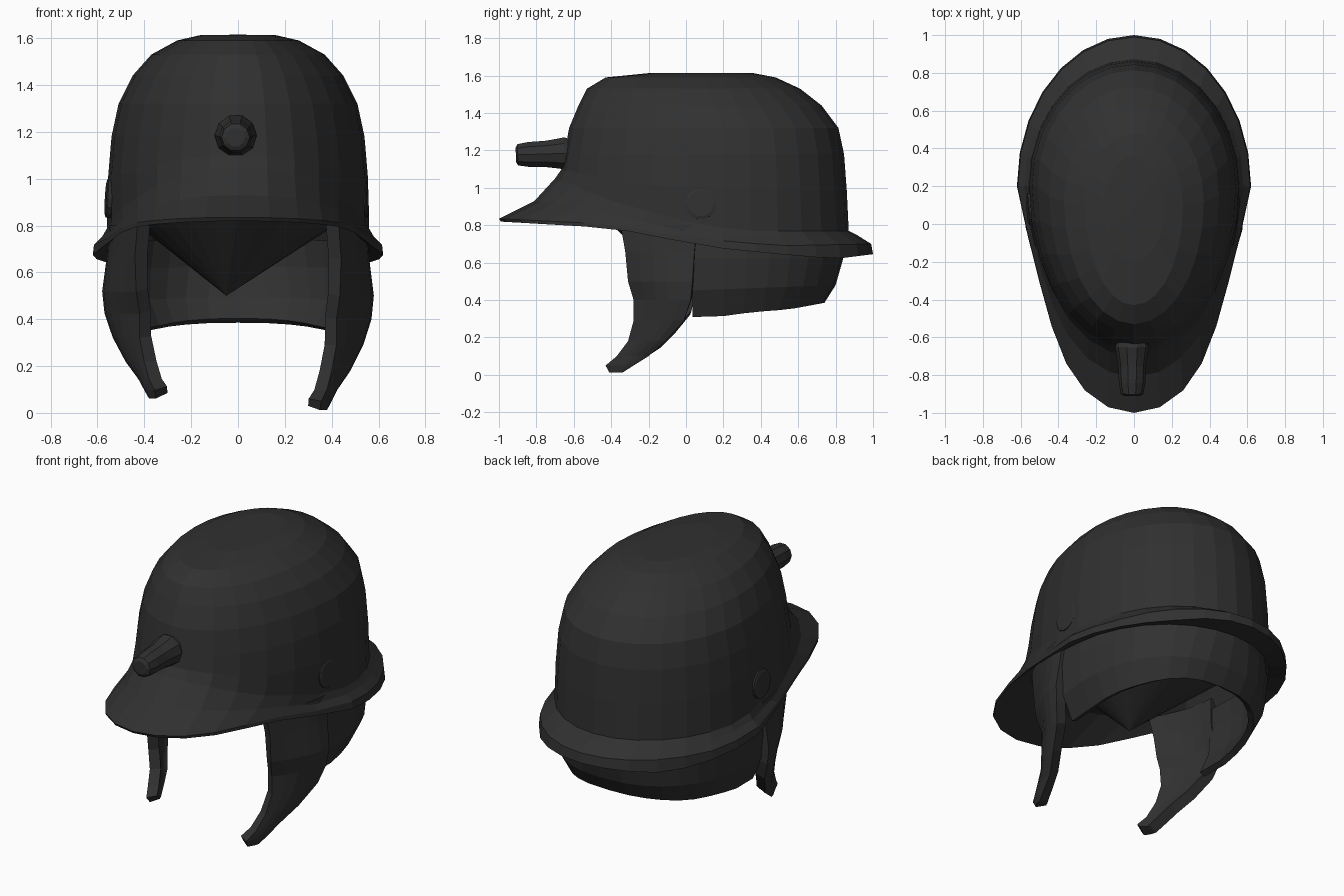
import bpy, bmesh, math
from mathutils import Vector

if "Cube" in bpy.data.objects:
    bpy.data.objects.remove(bpy.data.objects["Cube"])

mat = bpy.data.materials.new("charcoal")
mat.diffuse_color = (0.03, 0.03, 0.03, 1)
mat.use_nodes = True
mat.node_tree.nodes["Principled BSDF"].inputs["Base Color"].default_value = mat.diffuse_color


def make(name, rows, closed=False, cap_top=None, cap_end=None, thickness=0):
    """Skin rows of points; rows run downwards, columns run front -> right -> back."""
    bm = bmesh.new()
    grid = [[bm.verts.new(p) for p in r] for r in rows]
    n = len(rows[0])
    for a, b in zip(grid, grid[1:]):
        for j in range(n if closed else n - 1):
            k = (j + 1) % n
            bm.faces.new((a[j], b[j], b[k], a[k]))
    for row, apex, flip in ((grid[0], cap_top, False), (grid[-1], cap_end, True)):
        if apex:
            v = bm.verts.new(apex)
            for j in range(n):
                k = (j + 1) % n
                f = (row[k], row[j], v) if flip else (row[j], row[k], v)
                bm.faces.new(f)
    me = bpy.data.meshes.new(name)
    bm.to_mesh(me)
    bm.free()
    me.materials.append(mat)
    ob = bpy.data.objects.new(name, me)
    bpy.context.collection.objects.link(ob)
    if thickness:
        m = ob.modifiers.new("thickness", 'SOLIDIFY')
        m.thickness = thickness
    return ob


def lerp(table, y):
    """Height read from a short (y, z) table."""
    if y <= table[0][0]:
        return table[0][1]
    for (y0, z0), (y1, z1) in zip(table, table[1:]):
        if y <= y1:
            return z0 + (z1 - z0) * (y - y0) / (y1 - y0)
    return table[-1][1]


def ring(front, back, half, height, angles, pinch=0.0, mid=0.2, power=1.0):
    """Egg-shaped ring; height is a number or a (y, z) table."""
    pts = []
    for t in angles:
        c, s = math.cos(t), math.sin(t)
        y = mid - (mid - front if c > 0 else back - mid) * c
        x = half * math.copysign(abs(s) ** power, s)
        if c > 0:
            x *= 1 - pinch * abs(math.sin(2 * t)) * s * s
        z = lerp(height, y) if isinstance(height, list) else height
        pts.append((x, y, z))
    return pts


N = 28
full = [2 * math.pi * i / N for i in range(N)]

# dome, flared visor, brim edge and hollow underside as one shell
shell = [
    ring(-0.20, 0.36, 0.16, 1.613, full, mid=0.08),
    ring(-0.43, 0.48, 0.26, 1.59, full, mid=0.1),
    ring(-0.53, 0.61, 0.37, 1.53, full, mid=0.12),
    ring(-0.575, 0.725, 0.45, 1.44, full, mid=0.15),
    ring(-0.625, 0.815, 0.51, 1.32, full),
    ring(-0.65, 0.845, 0.54, 1.18, full),
    ring(-0.665, 0.86, 0.555, [(-0.665, 1.10), (-0.3, 1.02), (0.86, 0.98)], full),
    ring(-0.70, 0.87, 0.56, [(-0.7, 1.05), (-0.4, 0.93), (0, 0.82), (0.3, 0.77), (0.87, 0.77)], full, 0.03),
    ring(-0.81, 0.91, 0.58, [(-0.81, 0.93), (-0.4, 0.86), (0, 0.77), (0.4, 0.735), (0.91, 0.75)], full, 0.09),
    ring(-1.0, 0.99, 0.615, [(-1, 0.835), (-0.4, 0.805), (0, 0.735), (0.5, 0.69), (0.99, 0.70)], full, 0.17),
    ring(-0.99, 1.0, 0.62, [(-1, 0.82), (-0.4, 0.785), (-0.1, 0.73), (0.05, 0.69),
                            (0.5, 0.645), (0.8, 0.62), (1, 0.645)], full, 0.17),
    ring(-0.66, 0.86, 0.56, [(-0.64, 0.90), (-0.4, 0.84), (-0.1, 0.75), (0.1, 0.70), (0.86, 0.65)], full, 0.02),
    ring(-0.44, 0.78, 0.49, 0.85, full),
]
make("helmet_shell", shell, True, cap_top=(0, 0.08, 1.615), cap_end=(-0.05, -0.1, 0.5))

# neck guard wrapping the back
arc = [math.radians(79 + 202 * i / 18) for i in range(19)]
guard = [
    ring(-0.67, 0.84, 0.545, 0.74, arc),
    ring(-0.67, 0.84, 0.555, 0.62, arc, power=0.95),
    ring(-0.67, 0.80, 0.54, [(0.0, 0.45), (0.8, 0.48)], arc, power=0.85),
    ring(-0.66, 0.74, 0.475, [(0.03, 0.31), (0.1, 0.30), (0.35, 0.335), (0.55, 0.35), (0.74, 0.385)],
         arc, power=0.8),
]
make("neck_guard", guard, thickness=0.035)

# ear flaps: height, front y, back y, front x, back x
flap = [
    (0.80, -0.35, 0.06, 0.43, 0.55), (0.66, -0.325, 0.045, 0.44, 0.56),
    (0.50, -0.31, 0.035, 0.435, 0.58), (0.40, -0.28, 0.025, 0.42, 0.57),
    (0.29, -0.28, -0.01, 0.42, 0.535), (0.18, -0.31, -0.11, 0.40, 0.48),
    (0.10, -0.37, -0.20, 0.38, 0.425), (0.05, -0.43, -0.28, 0.355, 0.40),
    (0.012, -0.41, -0.34, 0.35, 0.38),
]
# side, name, tip raise, tip shift backwards
for side, name, lift, shift in ((1, "ear_flap_right", 0.0, 0.0), (-1, "ear_flap_left", 0.05, 0.08)):
    rows = []
    for z, y0, y1, x0, x1 in flap:
        row = []
        for j in range(6):
            u = j / 5
            x = x0 + (x1 - x0) * math.sin(u * math.pi / 2)
            w = 1 - z / 0.8
            row.append((side * x, y0 + (y1 - y0) * u + shift * w * w, z + lift * w))
        rows.append(row if side > 0 else row[::-1])
    make(name, rows, thickness=0.06)


def turned(name, origin, axis, profile, sides):
    """Solid of (distance along axis, radius) pairs, tapering from its far tip."""
    q = Vector(axis).to_track_quat('Z', 'Y')
    o = Vector(origin)
    rows = [[o + q @ Vector((r * math.cos(2 * math.pi * i / sides),
                             r * math.sin(2 * math.pi * i / sides), d))
             for i in range(sides)] for d, r in profile]
    end = [o + q @ Vector((0, 0, d)) for d in (profile[0][0], profile[-1][0])]
    return make(name, rows, True, cap_top=end[0], cap_end=end[1])


# lamp stub on the forehead
turned("lamp", (-0.01, -0.62, 1.185), (0, -1, -0.03),
       [(0.29, 0.04), (0.28, 0.06), (0.22, 0.07), (0.13, 0.074),
        (0.07, 0.083), (0.03, 0.09), (-0.03, 0.07)], 10)

# side discs, the right one sunk deeper
for x, name in ((0.523, "side_disc_right"), (-0.535, "side_disc_left")):
    turned(name, (x, 0.08, 0.915), (x, -0.03, 0.03),
           [(0.03, 0.07), (0.025, 0.085), (0.0, 0.085)], 14)
